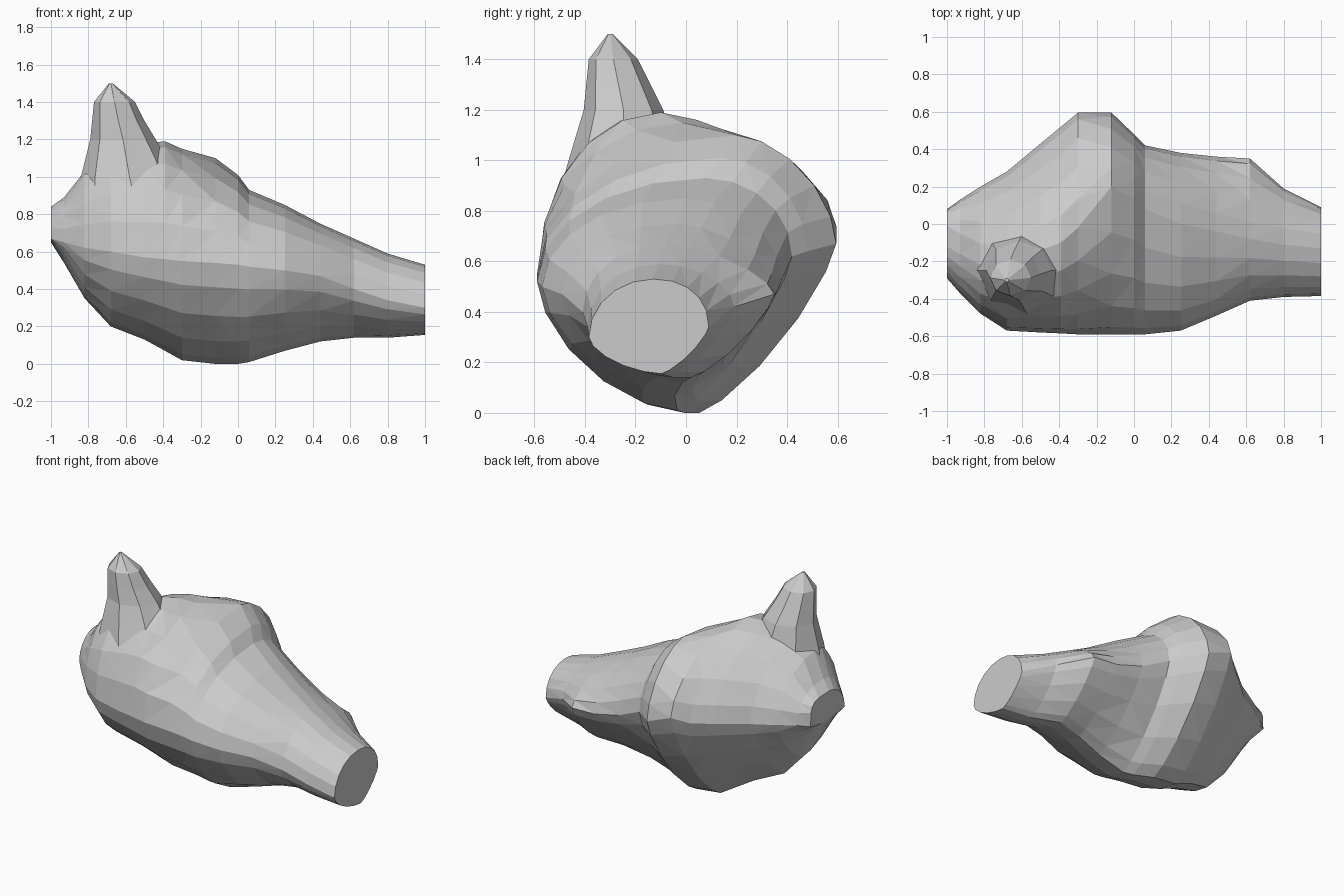
import bpy, bmesh
from math import sin, cos, pi

if "Cube" in bpy.data.objects:
    bpy.data.objects.remove(bpy.data.objects["Cube"])

SIDES = 20


def loft(name, rings):
    """Skin a list of closed rings and cap both ends, flat shaded."""
    bm = bmesh.new()
    rows = [[bm.verts.new(p) for p in ring] for ring in rings]
    n = len(rows[0])
    for a, b in zip(rows, rows[1:]):
        for i in range(n):
            j = (i + 1) % n
            bm.faces.new((a[i], a[j], b[j], b[i]))
    bm.faces.new(rows[0])
    bm.faces.new(rows[-1])
    bmesh.ops.triangulate(bm, faces=[f for f in bm.faces if len(f.verts) == 4])
    bmesh.ops.recalc_face_normals(bm, faces=bm.faces)
    me = bpy.data.meshes.new(name)
    bm.to_mesh(me)
    bm.free()
    ob = bpy.data.objects.new(name, me)
    bpy.context.collection.objects.link(ob)
    return ob


def section(x, yl, zl, yr, zr, yt, zt, zb, n_back):
    """Ring through front, back, top and bottom extremes; n_back is the
    roundness of the upper back quarter (2 = ellipse, 1 = straight)."""
    yb = (yl + yr) / 2 + .05
    ring = []
    for i in range(SIDES):
        a = 2 * pi * i / SIDES
        c, s = cos(a), sin(a)
        right, up = c >= 0, s >= 0
        n = (n_back if right else 2.0) if up else (1.3 if right else 1.65)
        u, w = abs(c) ** (2 / n), abs(s) ** (2 / n)
        ye, ze = (yr, zr) if right else (yl, zl)
        yc, zc = (yt, zt) if up else (yb, zb)
        ring.append((x, yc + (ye - yc) * u, ze + (zc - ze) * w))
    return ring


# Main body: x, front (y, z), back (y, z), ridge (y, z), bottom z, back roundness
stations = [
    (-1.00, -.29, .67, .08, .67, -.12, .84, .65, 4.0),
    (-.93, -.37, .65, .13, .68, -.16, .89, .54, 2.4),
    (-.82, -.48, .62, .20, .68, -.22, 1.03, .35, 1.8),
    (-.68, -.57, .60, .28, .68, -.22, 1.12, .20, 1.7),
    (-.50, -.58, .57, .43, .69, -.14, 1.18, .13, 1.6),
    (-.39, -.585, .56, .52, .70, -.10, 1.19, .07, 1.6),
    (-.30, -.59, .55, .595, .74, -.02, 1.15, .02, 1.7),
    (-.12, -.59, .54, .595, .67, .20, 1.10, .00, 1.7),
    (.00, -.59, .53, .48, .64, .14, 1.01, .00, 1.9),
    (.06, -.59, .52, .42, .62, .08, .93, .01, 2.0),
    (.25, -.57, .50, .38, .53, .00, .85, .07, 1.9),
    (.44, -.49, .47, .36, .48, -.04, .75, .12, 1.7),
    (.62, -.41, .40, .35, .47, -.08, .67, .14, 1.5),
    (.80, -.39, .34, .19, .42, -.11, .59, .14, 1.9),
    (1.00, -.385, .30, .09, .34, -.13, .53, .155, 2.2),
]
body = loft("rock_body", [section(*s) for s in stations])

# Horn flaring into the body: z, x range, y range
levels = [
    (.80, -.87, -.20, -.52, .00),
    (1.00, -.84, -.32, -.465, -.03),
    (1.20, -.79, -.44, -.405, -.09),
    (1.30, -.78, -.50, -.395, -.14),
    (1.40, -.77, -.55, -.385, -.19),
    (1.50, -.69, -.67, -.31, -.29),
]
horn = loft("rock_horn", [
    [((x0 + x1) / 2 + (x1 - x0) / 2 * cos(2 * pi * i / 8),
      (y0 + y1) / 2 + (y1 - y0) / 2 * sin(2 * pi * i / 8), z) for i in range(8)]
    for z, x0, x1, y0, y1 in levels])

# Merge the horn into the body
mod = body.modifiers.new("merge", 'BOOLEAN')
mod.operation = 'UNION'
mod.solver = 'EXACT'
mod.object = horn
bpy.context.view_layer.objects.active = body
bpy.ops.object.modifier_apply(modifier=mod.name)
bpy.data.objects.remove(horn)
